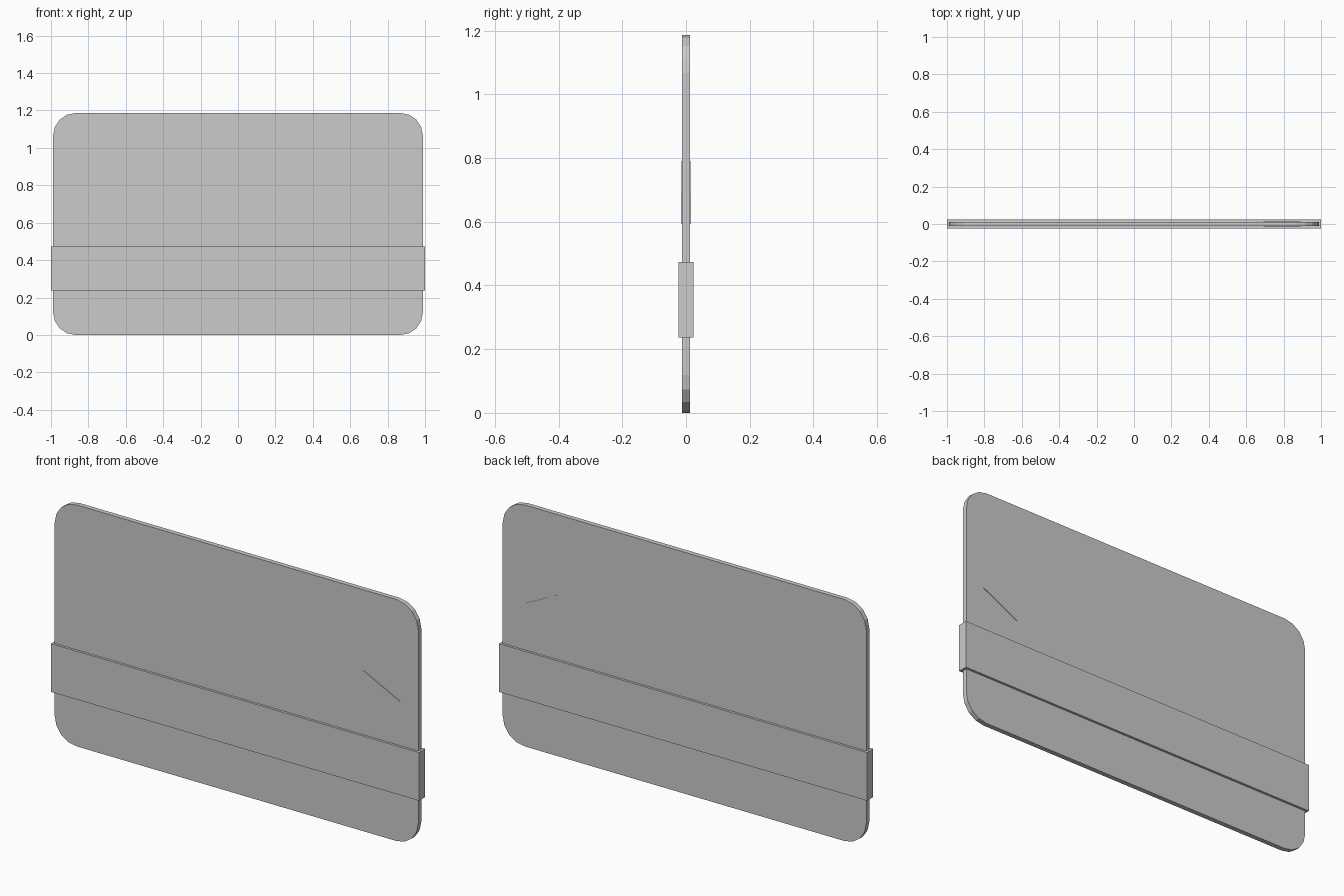
import bpy, bmesh
from math import sin, cos, pi

if "Cube" in bpy.data.objects:
    bpy.data.objects.remove(bpy.data.objects["Cube"])


def prism(name, outline, half_depth):
    """Extrude an (x, z) outline symmetrically along y."""
    bm = bmesh.new()
    face = bm.faces.new([bm.verts.new((x, -half_depth, z)) for x, z in outline])
    ext = bmesh.ops.extrude_face_region(bm, geom=[face])
    verts = [v for v in ext["geom"] if isinstance(v, bmesh.types.BMVert)]
    bmesh.ops.translate(bm, verts=verts, vec=(0, 2 * half_depth, 0))
    bmesh.ops.recalc_face_normals(bm, faces=bm.faces)
    mesh = bpy.data.meshes.new(name)
    bm.to_mesh(mesh)
    bm.free()
    obj = bpy.data.objects.new(name, mesh)
    bpy.context.collection.objects.link(obj)
    return obj


def rounded_rect(half_w, z0, z1, r, segments):
    centres = [(half_w - r, z1 - r), (-half_w + r, z1 - r),
               (-half_w + r, z0 + r), (half_w - r, z0 + r)]
    points = []
    for corner, (cx, cz) in enumerate(centres):
        for i in range(segments + 1):
            a = (corner + i / segments) * pi / 2
            points.append((cx + r * cos(a), cz + r * sin(a)))
    return points


# Card with rounded corners
prism("card_body", rounded_rect(0.988, 0, 1.186, 0.119, 4), 0.0119)

# Raised band wrapped around the card
prism("stripe", [(-1, 0.237), (1, 0.237), (1, 0.474), (-1, 0.474)], 0.0237)

# Small triangular marker, barely proud of both faces
prism("arrow_marker", [(0.692, 0.593), (0.889, 0.692), (0.692, 0.79)], 0.0142)
